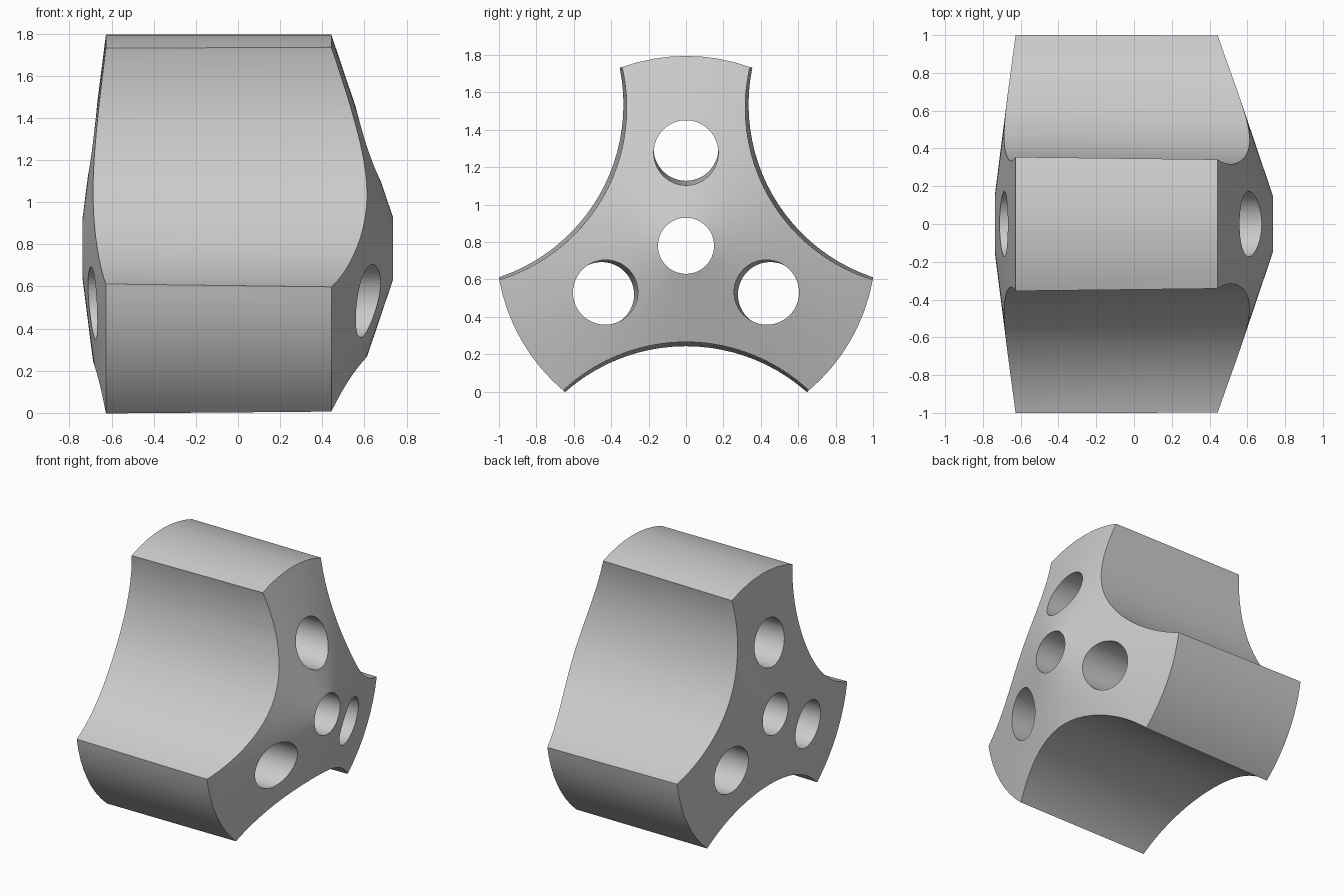
import bpy, bmesh
from math import pi, radians
from mathutils import Matrix, Vector

cube = bpy.data.objects.get("Cube")
if cube:
    bpy.data.objects.remove(cube, do_unlink=True)

AXIS_Z = 0.78          # height of the knob's axis, which runs along x
SEGMENTS = 72
DRAFT = radians(1)     # grooves and holes lean outward toward -x


def make_object(name, bm):
    bmesh.ops.recalc_face_normals(bm, faces=bm.faces)
    mesh = bpy.data.meshes.new(name)
    bm.to_mesh(mesh)
    bm.free()
    obj = bpy.data.objects.new(name, mesh)
    bpy.context.collection.objects.link(obj)
    obj.location.z = AXIS_Z
    return obj


# Body: ring with two conical ends and a centre bore, turned about x
bm = bmesh.new()
profile = [(-0.737, 0.15), (-0.627, 1.015), (0.443, 1.015), (0.735, 0.15)]
verts = [bm.verts.new((x, 0, r)) for x, r in profile]
edges = [bm.edges.new((verts[i - 1], v)) for i, v in enumerate(verts)]
bmesh.ops.spin(bm, geom=verts + edges, cent=(0, 0, 0), axis=(1, 0, 0),
               angle=2 * pi, steps=SEGMENTS, use_merge=True)
bmesh.ops.remove_doubles(bm, verts=bm.verts, dist=0.0001)
knob = make_object("three_lobed_knob", bm)


# Cutters: three side grooves and three lobe holes
def add_cutter(bm, radius, offset, angle, segments):
    matrix = (Matrix.Rotation(angle, 4, 'X')
              @ Matrix.Translation((0, 0, offset))
              @ Matrix.Rotation(DRAFT, 4, 'Y')
              @ Matrix.Rotation(pi / 2, 4, 'Y'))
    bmesh.ops.create_cone(bm, cap_ends=True, segments=segments, radius1=radius,
                          radius2=radius, depth=3, matrix=matrix)


bm = bmesh.new()
for i in range(3):
    turn = i * 2 * pi / 3
    add_cutter(bm, 0.97, 1.495, turn + pi, 96)
    add_cutter(bm, 0.173, 0.508, turn, 48)
cutter = make_object("groove_and_hole_cutter", bm)
cutter.hide_render = True

cut = knob.modifiers.new("cut", 'BOOLEAN')
cut.operation = 'DIFFERENCE'
cut.solver = 'EXACT'
cut.object = cutter
bpy.context.view_layer.objects.active = knob
knob.select_set(True)
bpy.ops.object.modifier_apply(modifier=cut.name)
bpy.data.objects.remove(cutter, do_unlink=True)

# Plain grey finish
grey = bpy.data.materials.new("light_grey")
grey.use_nodes = True
colour = (0.6, 0.6, 0.6, 1)
grey.diffuse_color = colour
grey.node_tree.nodes["Principled BSDF"].inputs["Base Color"].default_value = colour
knob.data.materials.clear()
knob.data.materials.append(grey)
bpy.ops.object.shade_smooth_by_angle(angle=radians(30))
